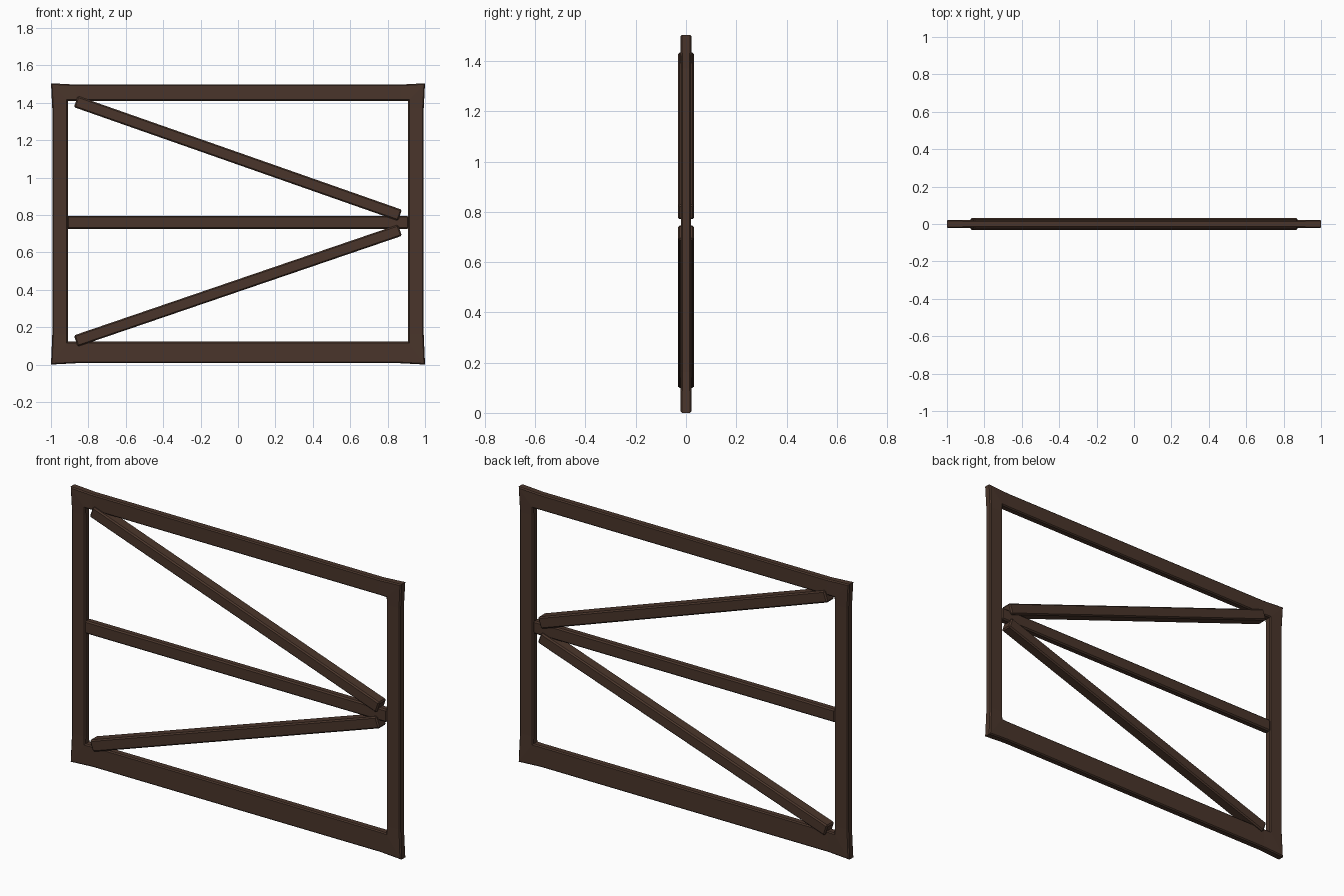
import bpy, bmesh, math
from mathutils import Vector

if "Cube" in bpy.data.objects:
    bpy.data.objects.remove(bpy.data.objects["Cube"])

wood = bpy.data.materials.new("dark_wood")
wood.diffuse_color = (0.068, 0.036, 0.024, 1)
wood.use_nodes = True
wood.node_tree.nodes["Principled BSDF"].inputs["Base Color"].default_value = wood.diffuse_color


def finish(bm, name):
    bmesh.ops.recalc_face_normals(bm, faces=bm.faces[:])
    me = bpy.data.meshes.new(name)
    bm.to_mesh(me)
    bm.free()
    me.materials.append(wood)
    ob = bpy.data.objects.new(name, me)
    bpy.context.collection.objects.link(ob)
    return ob


def beam(name, a, b, width, depth, chamfer):
    """Chamfered bar between two (x, z) points."""
    a, b = Vector((a[0], 0, a[1])), Vector((b[0], 0, b[1]))
    d = b - a
    bm = bmesh.new()
    bmesh.ops.create_cube(bm, size=1)
    bmesh.ops.scale(bm, vec=(d.length, depth, width), verts=bm.verts[:])
    bmesh.ops.bevel(bm, geom=bm.edges[:], offset=chamfer, segments=1,
                    affect='EDGES', profile=0.5)
    ob = finish(bm, name)
    ob.location = (a + b) / 2
    ob.rotation_euler = (0, -math.atan2(d.z, d.x), 0)
    return ob


# Outer frame: chamfered section swept round the rectangle, corners flared
OUT = (-1.0, 1.0, 0.0, 1.504)        # outer x0, x1, z0, z1
INN = (-0.91, 0.91, 0.122, 1.41)     # inner opening
FLARE, REACH, HY, C = 0.007, 0.09, 0.022, 0.006


def rail(name, along_x, o, i, o_ends, i_ends):
    """One mitred side, built from cross-sections along its length."""
    s = 1 if o > i else -1
    bm = bmesh.new()
    rings = []
    for end, step in ((0, 0), (0, REACH), (1, REACH), (1, 0)):
        tip = step == 0
        face = o if tip else o - s * FLARE
        hy = HY if tip else HY - 0.002
        section = [(face, -hy + C), (face - s * C, -hy), (i + s * C, -hy), (i, -hy + C),
                   (i, hy - C), (i + s * C, hy), (face - s * C, hy), (face, hy - C)]
        ring = []
        for v, y in section:
            t = (v - i) / (o - i)
            u = i_ends[end] + (o_ends[end] - i_ends[end]) * t   # mitre line
            if not tip:
                u = i_ends[end] + (0.04 if end == 0 else -0.04)
            ring.append(bm.verts.new((u, y, v) if along_x else (v, y, u)))
        rings.append(ring)
    for r, q in zip(rings, rings[1:]):
        for k in range(8):
            bm.faces.new((r[k], r[(k + 1) % 8], q[(k + 1) % 8], q[k]))
    bm.faces.new(rings[0])
    bm.faces.new(rings[-1])
    return finish(bm, name)


rail("bottom_rail", True, OUT[2], INN[2], OUT[:2], INN[:2])
rail("top_rail", True, OUT[3], INN[3], OUT[:2], INN[:2])
rail("left_post", False, OUT[0], INN[0], OUT[2:], INN[2:])
rail("right_post", False, OUT[1], INN[1], OUT[2:], INN[2:])

# Middle rail and the two diagonal braces
beam("middle_rail", (-0.914, 0.76), (0.912, 0.76), 0.07, 0.04, 0.007)
beam("upper_brace", (-0.867, 1.406), (0.866, 0.798), 0.063, 0.064, 0.007)
beam("lower_brace", (-0.867, 0.126), (0.866, 0.718), 0.063, 0.064, 0.007)
